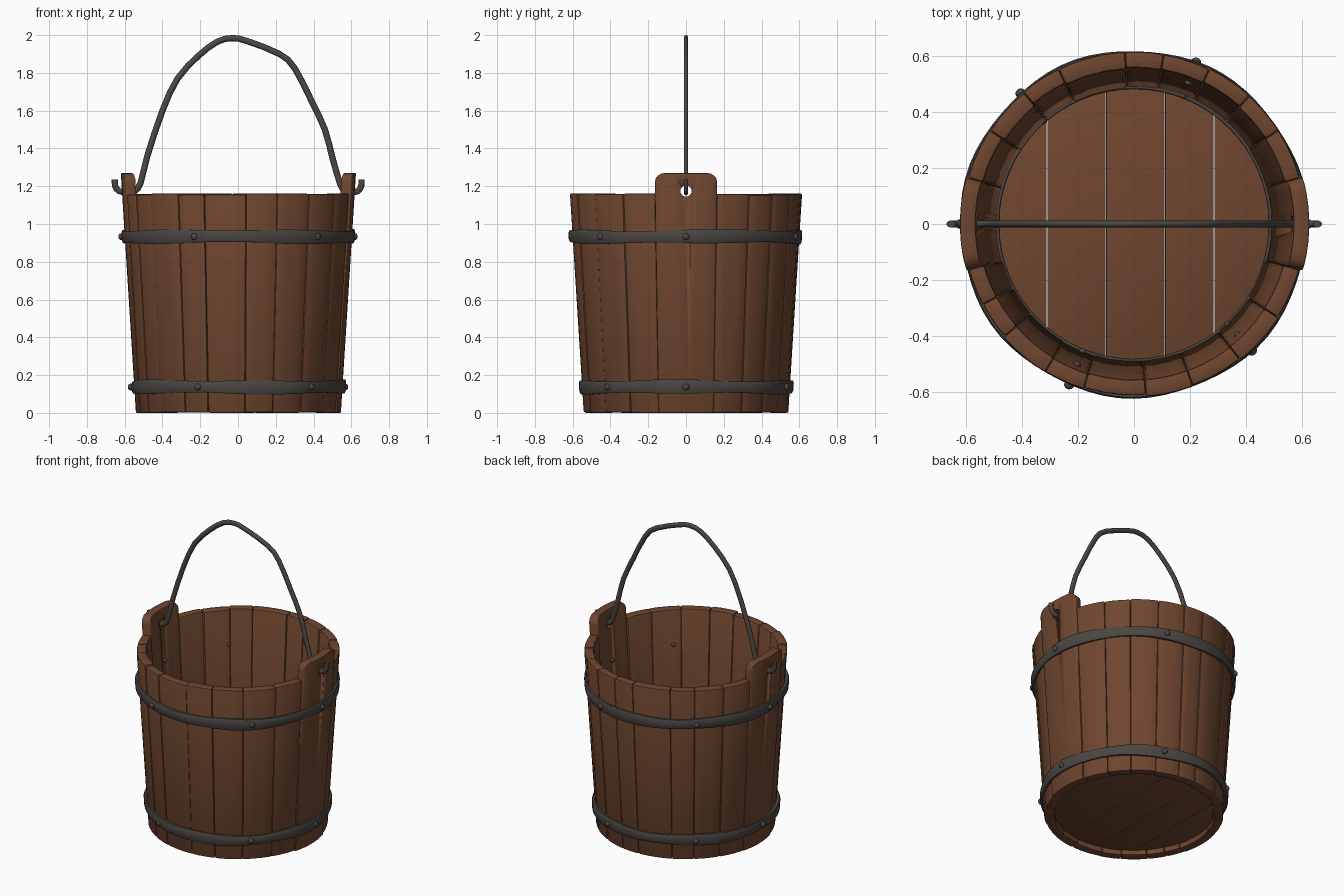
import bpy, bmesh, math, random
from math import sin, cos, pi, radians
from mathutils import Vector, Matrix

if "Cube" in bpy.data.objects:
    bpy.data.objects.remove(bpy.data.objects["Cube"])

random.seed(4)


def material(name, rgb):
    m = bpy.data.materials.new(name)
    m.diffuse_color = (*rgb, 1)
    m.use_nodes = True
    m.node_tree.nodes["Principled BSDF"].inputs["Base Color"].default_value = m.diffuse_color
    return m


WOOD = material("brown wood", (0.160, 0.062, 0.029))
IRON = material("dark iron", (0.070, 0.062, 0.057))


def finish(bm, name, mat, bevel=0.0, angle=35):
    bmesh.ops.recalc_face_normals(bm, faces=bm.faces)
    me = bpy.data.meshes.new(name)
    bm.to_mesh(me)
    bm.free()
    ob = bpy.data.objects.new(name, me)
    bpy.context.collection.objects.link(ob)
    me.materials.append(mat)
    bpy.ops.object.select_all(action='DESELECT')
    ob.select_set(True)
    bpy.context.view_layer.objects.active = ob
    if bevel:
        b = ob.modifiers.new("bevel", 'BEVEL')
        b.width, b.segments, b.limit_method = bevel, 2, 'ANGLE'
        b.angle_limit = radians(40)
        bpy.ops.object.modifier_apply(modifier="bevel")
    bpy.ops.object.shade_smooth_by_angle(angle=radians(angle))
    return ob


def loft(bm, rings, closed):
    """Skin equal-length vertex loops, closing the run or capping its ends."""
    vs = [[bm.verts.new(p) for p in r] for r in rings]
    n, k = len(vs), len(vs[0])
    for i in range(n if closed else n - 1):
        a, b = vs[i], vs[(i + 1) % n]
        for j in range(k):
            bm.faces.new((a[j], a[(j + 1) % k], b[(j + 1) % k], b[j]))
    if not closed:
        bm.faces.new(vs[0])
        bm.faces.new(vs[-1])


def outer(z):
    return 0.541 + 0.063 * z


def polar(r, a, z):
    return Vector((r * cos(a), r * sin(a), z))


def stave(name, a0, a1, top, corner=0.0):
    """One tapered board between two angles, optionally round-shouldered."""
    bm = bmesh.new()
    if corner:
        us = [0, .02, .06, .11, .17, .3, .43, .57, .7, .83, .89, .94, .98, 1]
    else:
        us = [0, .33, .67, 1]
    dr = random.uniform(-0.003, 0.004)
    thick = 0.058 + random.uniform(-0.004, 0.006)
    rings = []
    for u in us:
        a = a0 + (a1 - a0) * u
        z = top
        if corner:
            d = max(0, 1 - min(u, 1 - u) / 0.17)
            z -= corner * (1 - math.sqrt(max(0, 1 - d * d)))
        z0 = 0 if corner else max(0, dr)
        ro, rb = outer(z) + dr, outer(0) + dr
        rings.append([polar(rb, a, z0), polar(ro, a, z),
                      polar(ro - thick, a, z), polar(rb - thick, a, z0)])
    loft(bm, rings, False)
    return finish(bm, name, WOOD, 0.009)


# Ordinary staves: irregular widths between the two handle staves
front = [-74.5, -62, -49, -31, -17, 4, 20, 38, 57, 74.5]
back = [-74.5, -57, -40, -26, -3, 10, 26, 42, 57, 74.5]
for side, bounds, base, sgn in (("front", front, -90, 1), ("back", back, 90, -1)):
    for i in range(len(bounds) - 1):
        a, b = (radians(base + sgn * bounds[i + k]) for k in (0, 1))
        stave(f"{side}_stave_{i + 1}", min(a, b), max(a, b),
              1.16 + random.uniform(-0.006, 0.003))

# Tall handle staves with a drilled hole
for name, c in (("right_handle_stave", 0), ("left_handle_stave", pi)):
    ob = stave(name, c - radians(15.5), c + radians(15.5), 1.27, 0.05)
    bm = bmesh.new()
    bmesh.ops.create_cone(bm, cap_ends=True, segments=16, radius1=0.03, radius2=0.03, depth=0.4,
                          matrix=Matrix.Translation((0.6 * cos(c), 0, 1.175)) @ Matrix.Rotation(pi / 2, 4, 'Y'))
    cutter = finish(bm, "hole_cutter", WOOD)
    cutter.hide_render = True
    bpy.context.view_layer.objects.active = ob
    m = ob.modifiers.new("hole", 'BOOLEAN')
    m.operation, m.solver, m.object = 'DIFFERENCE', 'EXACT', cutter
    bpy.ops.object.modifier_apply(modifier="hole")
    bpy.data.objects.remove(cutter)

# Floor planks: slices of a disc
R, cuts = 0.497, [-0.497, -0.31, -0.1, 0.11, 0.285, 0.497]
for i in range(5):
    bm = bmesh.new()
    x0, x1 = cuts[i] + 0.001, cuts[i + 1] - 0.001
    xs = [x0 + (x1 - x0) * k / 10 for k in range(11)]
    edge = [(x, math.sqrt(R * R - x * x)) for x in xs]
    outline = edge + [(x, -y) for x, y in reversed(edge)]
    loft(bm, [[(x, y, z) for x, y in outline] for z in (0.035, 0.10)], False)
    finish(bm, f"floor_plank_{i + 1}", WOOD, 0.003)

# Thin iron ring around the floor
bm = bmesh.new()
rings = []
for i in range(64):
    a = 2 * pi * i / 64
    rings.append([polar(0.487 + 0.006 * cos(t), a, 0.104 + 0.006 * sin(t))
                  for t in (k * pi / 3 for k in range(6))])
loft(bm, rings, True)
finish(bm, "floor_ring", IRON, angle=70)

# Iron hoops, slightly uneven as if hammered
for name, zc, ph in (("upper_hoop", 0.933, 0.4), ("lower_hoop", 0.137, 2.0)):
    bm = bmesh.new()
    rings = []
    for i in range(72):
        a = 2 * pi * i / 72
        h = 0.034 + 0.004 * sin(5 * a + ph)
        z = zc + 0.003 * sin(3 * a + ph)
        t = 0.018 + 0.004 * sin(7 * a + ph)
        prof = [(-0.012, -h), (t - 0.006, -h), (t, -h + 0.012),
                (t, h - 0.012), (t - 0.006, h), (-0.012, h)]
        rings.append([polar(outer(z + dz) + dr, a, z + dz) for dr, dz in prof])
    loft(bm, rings, True)
    finish(bm, name, IRON, angle=50)

    # Rivets: domed head outside, small clinched end inside
    bm = bmesh.new()
    for deg in (0, 69, 131, 180, 248, 313):
        rot = Matrix.Rotation(radians(deg), 4, 'Z')
        for r, s, flat in ((outer(zc) + 0.02, 0.018, 0.8), (outer(zc) - 0.06, 0.014, 0.8)):
            bmesh.ops.create_uvsphere(bm, u_segments=10, v_segments=6, radius=s,
                                      matrix=rot @ Matrix.Translation((r, 0, zc)) @ Matrix.Diagonal((flat, 1, 1, 1)))
    finish(bm, name + "_rivets", IRON, angle=60)

# Bail handle: flattened rod with hooked ends through the holes
path = [(-.652, 1.235), (-.65, 1.20), (-.63, 1.175), (-.59, 1.168), (-.545, 1.175), (-.515, 1.22),
        (-.48, 1.36), (-.40, 1.60), (-.32, 1.77), (-.21, 1.89), (-.11, 1.965), (-.03, 1.984),
        (.05, 1.968), (.22, 1.90), (.30, 1.825), (.39, 1.65), (.46, 1.50), (.50, 1.35),
        (.54, 1.215), (.565, 1.178), (.60, 1.168), (.635, 1.175), (.652, 1.20), (.654, 1.235)]
P = [Vector((x, 0, z)) for x, z in path]
pts = []
for i in range(len(P) - 1):
    p0, p1, p2, p3 = P[max(i - 1, 0)], P[i], P[i + 1], P[min(i + 2, len(P) - 1)]
    for t in (0, 0.5):
        pts.append(0.5 * (2 * p1 + (p2 - p0) * t + (2 * p0 - 5 * p1 + 4 * p2 - p3) * t * t
                          + (3 * p1 - p0 - 3 * p2 + p3) * t ** 3))
pts.append(P[-1])
bm = bmesh.new()
rings = []
for i, p in enumerate(pts):
    d = (pts[min(i + 1, len(pts) - 1)] - pts[max(i - 1, 0)]).normalized()
    n = Vector((-d.z, 0, d.x))
    rings.append([p + n * 0.0165 * cos(t) + Vector((0, 0.0125 * sin(t), 0))
                  for t in (k * pi / 5 for k in range(10))])
loft(bm, rings, False)
finish(bm, "bail_handle", IRON, angle=60)
